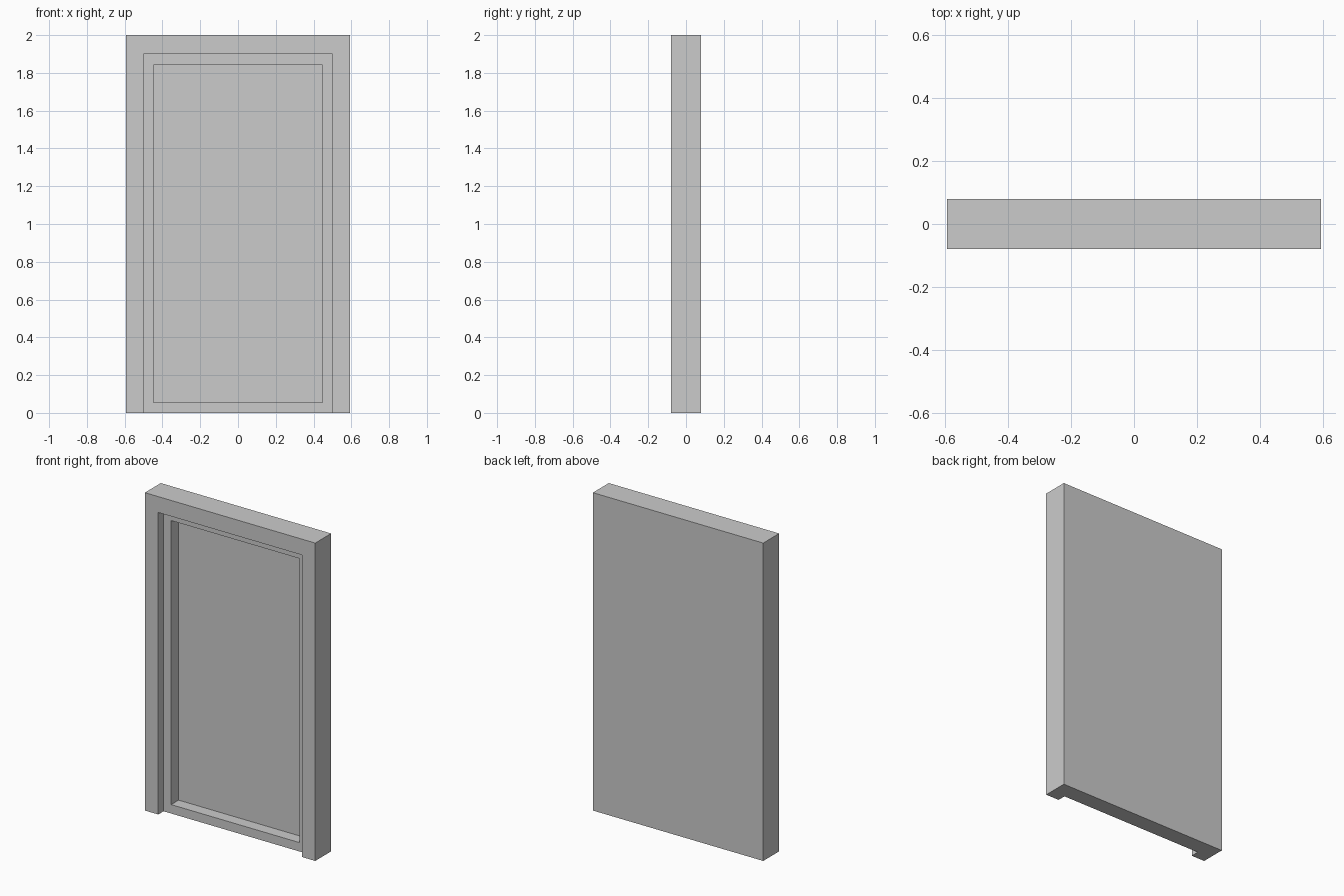
import bpy

if "Cube" in bpy.data.objects:
    bpy.data.objects.remove(bpy.data.objects["Cube"])

grey = bpy.data.materials.new("plain grey")
grey.diffuse_color = (0.6, 0.6, 0.6, 1)
grey.use_nodes = True
grey.node_tree.nodes["Principled BSDF"].inputs["Base Color"].default_value = grey.diffuse_color

W, D, H = 0.593, 0.079, 2.0  # half width, half depth, height


def box(name, half_x, y0, y1, z0, z1):
    """Box centred on x with the given depth and height range."""
    bpy.ops.mesh.primitive_cube_add(size=1)
    ob = bpy.context.object
    ob.name = name
    for v in ob.data.vertices:
        v.co = (half_x if v.co.x > 0 else -half_x,
                y1 if v.co.y > 0 else y0,
                z1 if v.co.z > 0 else z0)
    ob.data.materials.append(grey)
    return ob


# Door block with flat back
door = box("door_with_frame", W, -D, D, 0, H)

# Recesses: doorway inside the frame (open at the floor), then the door panel
cutters = [
    box("doorway_cutter", 0.5, -D - 0.1, -D + 0.053, -0.1, 1.9),
    box("panel_cutter", 0.447, -D - 0.1, -D + 0.127, 0.056, 1.843),
]
for cutter in cutters:
    bpy.context.view_layer.objects.active = door
    mod = door.modifiers.new(cutter.name, 'BOOLEAN')
    mod.operation = 'DIFFERENCE'
    mod.solver = 'EXACT'
    mod.object = cutter
    bpy.ops.object.modifier_apply(modifier=mod.name)
    bpy.data.objects.remove(cutter)
